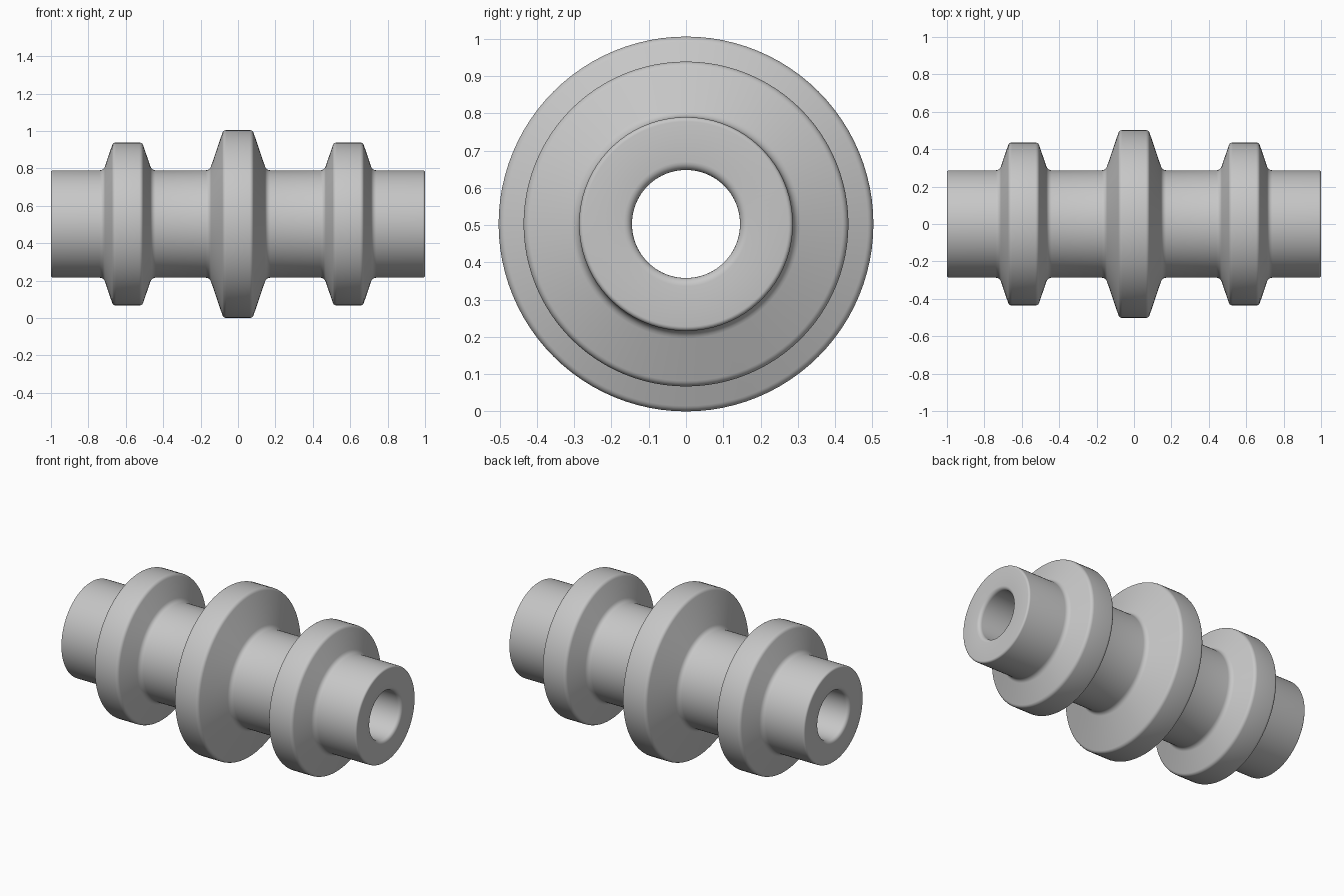
import bpy
import bmesh
import math
from mathutils import Vector, Matrix

cube = bpy.data.objects.get("Cube")
if cube:
    bpy.data.objects.remove(cube, do_unlink=True)

SEGMENTS = 96
OUTER, SIDE, SHAFT, BORE = 0.503, 0.436, 0.287, 0.145
HALF_TOP, SLOPE = 0.078, 0.34

# Plain grey metal
metal = bpy.data.materials.new("grey_metal")
metal.use_nodes = True
grey = (0.57, 0.57, 0.57, 1)
metal.diffuse_color = grey
metal.node_tree.nodes["Principled BSDF"].inputs["Base Color"].default_value = grey


def flange(centre, radius):
    """Tapered collar corners as (x, radius, rounding)."""
    base = HALF_TOP + SLOPE * (radius - SHAFT)
    return [(centre - base, SHAFT, 0.03), (centre - HALF_TOP, radius, 0.022),
            (centre + HALF_TOP, radius, 0.022), (centre + base, SHAFT, 0.03)]


def rounded(corners, steps=5):
    """Replace each corner of a closed profile with a tangent arc."""
    points = []
    for i, (x, r, radius) in enumerate(corners):
        p = Vector((x, r))
        before = (Vector(corners[i - 1][:2]) - p).normalized()
        after = (Vector(corners[(i + 1) % len(corners)][:2]) - p).normalized()
        half = before.angle(after) / 2
        centre = p + (before + after).normalized() * radius / math.sin(half)
        tangent = radius / math.tan(half)
        start = (p + before * tangent - centre).normalized()
        end = (p + after * tangent - centre).normalized()
        sweep = start.angle(end)
        for k in range(steps + 1):
            a = sweep * k / steps
            arm = start * math.sin(sweep - a) + end * math.sin(a)
            points.append(centre + arm * radius / math.sin(sweep))
    return points


# Closed cross-section: bore, end faces, shaft and three collars
corners = [(-1, BORE, 0.022), (-1, SHAFT, 0.012)]
corners += flange(-0.59, SIDE) + flange(0, OUTER) + flange(0.59, SIDE)
corners += [(1, SHAFT, 0.012), (1, BORE, 0.022)]

# Revolve the section around the x axis
bm = bmesh.new()
verts = [bm.verts.new((p.x, 0, p.y)) for p in rounded(corners)]
edges = [bm.edges.new((verts[i - 1], v)) for i, v in enumerate(verts)]
bmesh.ops.spin(bm, geom=verts + edges, cent=(0, 0, 0), axis=(1, 0, 0),
               angle=math.tau, steps=SEGMENTS, use_merge=True)
bmesh.ops.remove_doubles(bm, verts=bm.verts, dist=0.00001)
bmesh.ops.recalc_face_normals(bm, faces=bm.faces)
bmesh.ops.transform(bm, matrix=Matrix.Translation((0, 0, OUTER)), verts=bm.verts)

mesh = bpy.data.meshes.new("flanged_shaft")
bm.to_mesh(mesh)
bm.free()
mesh.materials.append(metal)
shaft = bpy.data.objects.new("flanged_shaft", mesh)
bpy.context.collection.objects.link(shaft)

# Smooth shading
bpy.context.view_layer.objects.active = shaft
shaft.select_set(True)
bpy.ops.object.shade_smooth_by_angle(angle=math.radians(35))
